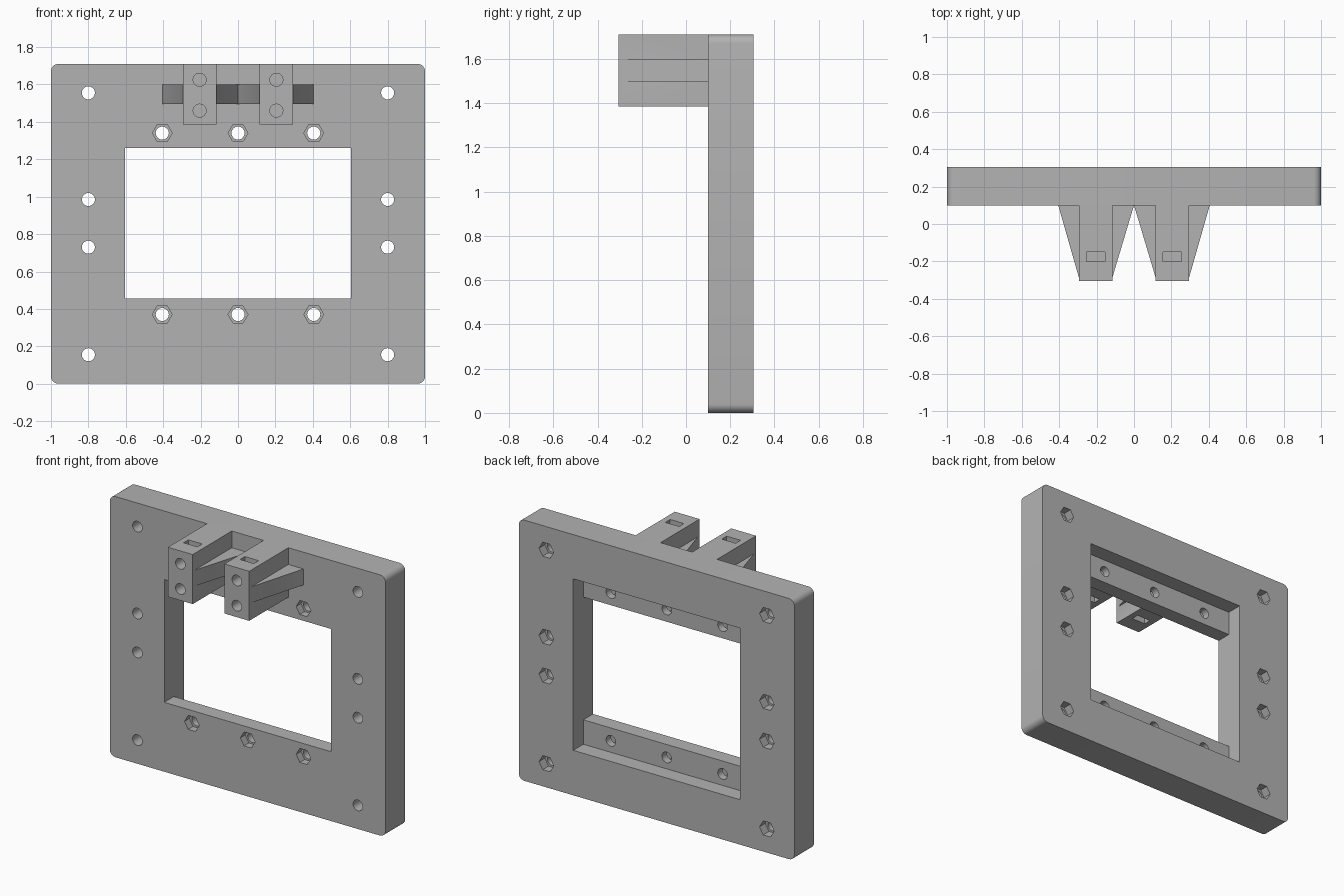
import bpy
import bmesh
import math

if "Cube" in bpy.data.objects:
    bpy.data.objects.remove(bpy.data.objects["Cube"], do_unlink=True)

# Single grey plastic
grey = bpy.data.materials.new("grey_plastic")
grey.use_nodes = True
colour = (0.45, 0.45, 0.45, 1)
grey.diffuse_color = colour
for node in grey.node_tree.nodes:
    if node.type == 'BSDF_PRINCIPLED':
        node.inputs["Base Color"].default_value = colour


def prism(name, profile, axis, lo, hi):
    """Extrude a closed 2D profile along one axis."""
    place = {'X': lambda a, b, t: (t, a, b),
             'Y': lambda a, b, t: (a, t, b),
             'Z': lambda a, b, t: (a, b, t)}[axis]
    bm = bmesh.new()
    ends = [[bm.verts.new(place(a, b, t)) for a, b in profile] for t in (lo, hi)]
    bm.faces.new(ends[0])
    bm.faces.new(ends[1])
    n = len(profile)
    for i in range(n):
        j = (i + 1) % n
        bm.faces.new((ends[0][i], ends[0][j], ends[1][j], ends[1][i]))
    bmesh.ops.recalc_face_normals(bm, faces=bm.faces)
    mesh = bpy.data.meshes.new(name)
    bm.to_mesh(mesh)
    bm.free()
    mesh.materials.append(grey)
    obj = bpy.data.objects.new(name, mesh)
    bpy.context.scene.collection.objects.link(obj)
    return obj


def rect(a0, a1, b0, b1):
    return [(a0, b0), (a1, b0), (a1, b1), (a0, b1)]


def ring(a, b, r, sides):
    step = 2 * math.pi / sides
    return [(a + r * math.cos(i * step), b + r * math.sin(i * step)) for i in range(sides)]


def rounded_rect(a0, a1, b0, b1, r, seg=6):
    corners = [(a1 - r, b1 - r), (a0 + r, b1 - r), (a0 + r, b0 + r), (a1 - r, b0 + r)]
    return [(a + r * math.cos((q + i / seg) * math.pi / 2),
             b + r * math.sin((q + i / seg) * math.pi / 2))
            for q, (a, b) in enumerate(corners) for i in range(seg + 1)]


def combine(target, tool, operation='DIFFERENCE'):
    """Apply a boolean and discard the tool object."""
    tool.hide_render = True
    mod = target.modifiers.new("bool", 'BOOLEAN')
    mod.operation = operation
    mod.solver = 'EXACT'
    mod.object = tool
    bpy.context.view_layer.update()
    graph = bpy.context.evaluated_depsgraph_get()
    result = bpy.data.meshes.new_from_object(target.evaluated_get(graph))
    target.modifiers.clear()
    target.data = result
    bpy.data.objects.remove(tool, do_unlink=True)


FRONT, BACK, TOP = 0.1, 0.305, 1.71
HOLE, NUT = 0.035, 0.053

# Frame plate with rounded corners
plate = prism("frame_plate", rounded_rect(-1, 1, 0, TOP, 0.04), 'Y', FRONT, BACK)

# Window, taller at the back so that ledges remain at the top and bottom
window = [(0, 0.455), (0.2, 0.455), (0.2, 0.295), (0.4, 0.295),
          (0.4, 1.42), (0.2, 1.42), (0.2, 1.26), (0, 1.26)]
combine(plate, prism("window_cutter", window, 'X', -0.605, 0.605))

# Ledge screw holes with nut pockets at the front
for x in (-0.405, 0, 0.405):
    for z in (0.37, 1.34):
        combine(plate, prism("hole_cutter", ring(x, z, HOLE, 24), 'Y', 0, 0.4))
        combine(plate, prism("nut_cutter", ring(x, z, NUT, 6), 'Y', 0, FRONT + 0.05))

# Side screw holes with nut pockets at the back
for x in (-0.8, 0.8):
    for z in (0.155, 0.73, 0.985, 1.555):
        combine(plate, prism("hole_cutter", ring(x, z, HOLE, 24), 'Y', 0, 0.4))
        combine(plate, prism("nut_cutter", ring(x, z, NUT, 6), 'Y', BACK - 0.06, 0.4))

# Two projecting brackets with tapered side gussets
parts = [plate]
for side, s in (("left", 1), ("right", -1)):
    bracket = prism(side + "_bracket", rect(s * 0.115, s * 0.295, -0.305, FRONT), 'Z', 1.385, TOP)
    taper = [(s * 0.115, -0.285), (s * 0.295, -0.285), (s * 0.405, FRONT), (0, FRONT)]
    combine(bracket, prism("gusset", taper, 'Z', 1.495, 1.6), 'UNION')
    cx = s * 0.205
    # Blind screw holes in the front face
    for z in (1.46, 1.625):
        combine(bracket, prism("screw_cutter", ring(cx, z, HOLE, 24), 'Y', -0.4, -0.1))
    # Nut slots from above and below
    for z0, z1 in ((1.3, 1.51), (1.575, 1.8)):
        slot = rect(cx - 0.05, cx + 0.05, -0.2, -0.15)
        combine(bracket, prism("slot_cutter", slot, 'Z', z0, z1))
    parts.append(bracket)

# Smooth the round surfaces, keep the edges sharp
bpy.ops.object.select_all(action='DESELECT')
for obj in parts:
    obj.select_set(True)
bpy.context.view_layer.objects.active = plate
bpy.ops.object.shade_smooth_by_angle(angle=math.radians(30))
